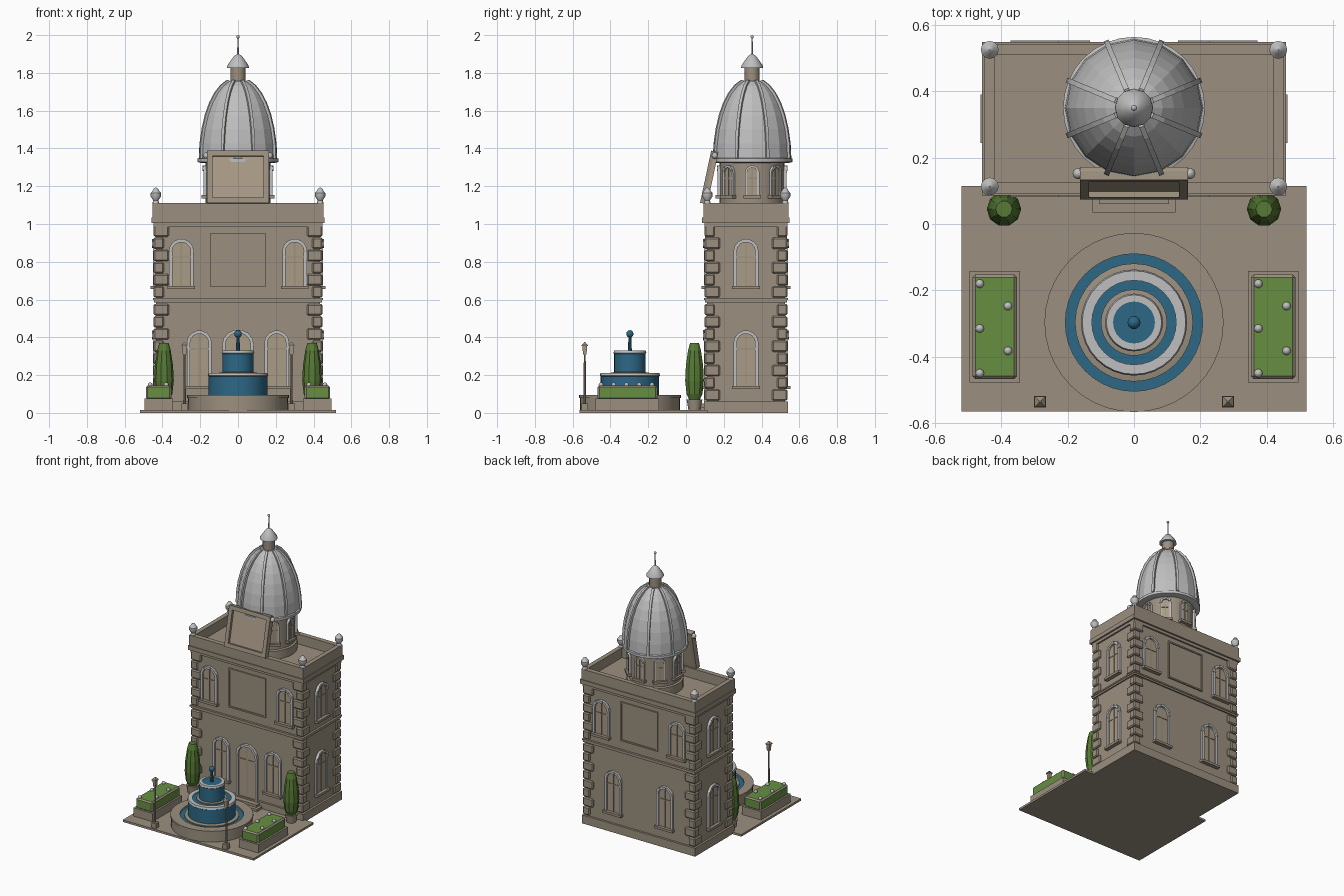
import bpy, bmesh, math
from mathutils import Matrix, Vector

if "Cube" in bpy.data.objects:
    bpy.data.objects.remove(bpy.data.objects["Cube"])

PI = math.pi
T = Matrix.Translation


def material(name, rgb):
    m = bpy.data.materials.new(name)
    m.diffuse_color = (*rgb, 1)
    m.use_nodes = True
    m.node_tree.nodes["Principled BSDF"].inputs["Base Color"].default_value = m.diffuse_color
    return m


MATS = [material("stone", (0.33, 0.28, 0.215)),
        material("pale_trim", (0.52, 0.52, 0.52)),
        material("window_pane", (0.40, 0.325, 0.235)),
        material("water", (0.026, 0.14, 0.24)),
        material("hedge_green", (0.135, 0.275, 0.055)),
        material("tree_green", (0.095, 0.195, 0.035))]
STONE, TRIM, PANE, WATER, HEDGE, TREE = range(6)


def finish(name, bm, smooth=False):
    bmesh.ops.recalc_face_normals(bm, faces=bm.faces)
    me = bpy.data.meshes.new(name)
    bm.to_mesh(me)
    bm.free()
    for m in MATS:
        me.materials.append(m)
    ob = bpy.data.objects.new(name, me)
    bpy.context.collection.objects.link(ob)
    if smooth:
        bpy.context.view_layer.objects.active = ob
        ob.select_set(True)
        bpy.ops.object.shade_smooth_by_angle(angle=math.radians(35))
        ob.select_set(False)
    return ob


def add_box(bm, mat, x0, x1, y0, y1, z0, z1, M=Matrix()):
    c = T(((x0 + x1) / 2, (y0 + y1) / 2, (z0 + z1) / 2))
    s = Matrix.Diagonal((x1 - x0, y1 - y0, z1 - z0, 1))
    vs = bmesh.ops.create_cube(bm, size=1, matrix=M @ c @ s)["verts"]
    for f in {f for v in vs for f in v.link_faces}:
        f.material_index = mat


def box(name, mat, *b, bevel=0):
    bm = bmesh.new()
    add_box(bm, mat, *b)
    if bevel:
        bmesh.ops.bevel(bm, geom=bm.edges[:], offset=bevel, segments=1, affect='EDGES')
    return finish(name, bm)


def lathe(name, mat, x, y, profile, n=24, smooth=True, turn=0):
    # profile: (radius, z) points, closed at both ends by caps
    bm = bmesh.new()
    rings = [[bm.verts.new((x + r * math.cos(2 * PI * (i + turn) / n),
                            y + r * math.sin(2 * PI * (i + turn) / n), z))
              for i in range(n)] for r, z in profile]
    for a, b in zip(rings, rings[1:]):
        for i in range(n):
            j = (i + 1) % n
            bm.faces.new((a[i], a[j], b[j], b[i]))
    bm.faces.new(rings[0])
    bm.faces.new(rings[-1])
    for f in bm.faces:
        f.material_index = mat
    return finish(name, bm, smooth)


def ball(name, mat, x, y, z, r):
    lathe(name, mat, x, y, [(max(r * math.sin(a * PI / 6), 0.0005), z - r * math.cos(a * PI / 6))
                            for a in range(7)], 10)


def window(name, M, hw, z0, z1, trim=0.017, sill=True, depth=0.02):
    # arched opening in a wall plane, outward is local -y
    bm = bmesh.new()
    zc, inner = z1 - hw, hw - trim
    arc = [(inner * math.cos(PI * i / 10), zc + inner * math.sin(PI * i / 10)) for i in range(11)]
    pts = [(-inner, z0), (inner, z0)] + arc
    f = bm.faces.new([bm.verts.new(M @ Vector((px, -0.005, pz))) for px, pz in pts])
    f.material_index = PANE
    for s in (-1, 1):
        a, b = sorted((s * inner, s * hw))
        add_box(bm, TRIM, a, b, -depth * 0.7, 0.01, z0, zc, M)
    n = 7
    for i in range(n):
        R = M @ T((0, 0, zc)) @ Matrix.Rotation(PI / 2 - PI * (i + 0.5) / n, 4, 'Y')
        h = hw * math.tan(PI / 2 / n)
        add_box(bm, TRIM, -h, h, -depth * (1 if i % 2 else 0.8), 0.01, inner, hw, R)
    m = 0.0035
    add_box(bm, STONE, -m, m, -0.009, 0, z0, zc + inner, M)
    add_box(bm, STONE, -inner, inner, -0.009, 0, zc - 0.03 - m, zc - 0.03 + m, M)
    if sill:
        add_box(bm, STONE, -hw - 0.008, hw + 0.008, -depth * 1.4, 0.01, z0 - 0.014, z0 + 0.003, M)
    return finish(name, bm)


def panel(name, M, hw, z0, z1, t, d):
    # recessed plate with a raised frame
    bm = bmesh.new()
    add_box(bm, PANE if d > 0.02 else STONE, -hw, hw, -d * 0.3, d * 0.5, z0, z1, M)
    for s in (-1, 1):
        a, b = sorted((s * hw, s * (hw - t)))
        add_box(bm, STONE, a, b, -d, d * 0.5, z0, z1, M)
    add_box(bm, STONE, -hw, hw, -d, d * 0.5, z0, z0 + t, M)
    add_box(bm, STONE, -hw, hw, -d, d * 0.5, z1 - t, z1, M)
    return finish(name, bm)


# Plaza and building body
WX, Y0, Y1 = 0.435, 0.11, 0.525
YC = (Y0 + Y1) / 2
box("plaza", STONE, -0.52, 0.52, -0.565, 0.115, 0, 0.015)
box("walls", STONE, -WX, WX, Y0, Y1, 0, 1.04)


def around(name, grow, z0, z1):
    box(name, STONE, -WX - grow, WX + grow, Y0 - grow, Y1 + grow, z0, z1)


around("plinth", 0.015, 0, 0.06)
around("floor_band", 0.01, 0.585, 0.597)
around("floor_band_top", 0.015, 0.597, 0.607)
around("cornice_low", 0.012, 0.985, 1.005)
around("cornice", 0.024, 1.005, 1.035)

# Parapet ring and corner urns
bm = bmesh.new()
for s in (-1, 1):
    a, b = sorted((s * 0.42, s * 0.452))
    add_box(bm, STONE, a, b, 0.092, 0.543, 1.03, 1.11)
for a, b in ((0.092, 0.126), (0.509, 0.543)):
    add_box(bm, STONE, -0.42, 0.42, a, b, 1.03, 1.11)
finish("parapet", bm)
for x in (-0.435, 0.435):
    for y in (0.113, 0.525):
        lathe("corner_urn", TRIM, x, y, [(0.018, 1.11), (0.014, 1.125), (0.027, 1.145),
              (0.027, 1.165), (0.02, 1.172), (0.012, 1.186), (0.002, 1.193)], 12)

# Corner quoins with alternating lengths
bm = bmesh.new()
for sx in (-1, 1):
    for yw, sy in ((Y0, -1), (Y1, 1)):
        for base, count in ((0.065, 8), (0.61, 6)):
            for k in range(count):
                long, short = (0.07, 0.042) if k % 2 else (0.042, 0.07)
                xa, xb = sorted((sx * (WX + 0.012), sx * (WX - long)))
                ya, yb = sorted((yw + sy * 0.012, yw - sy * short))
                z = base + k * 0.0645
                add_box(bm, STONE, xa, xb, ya, yb, z, z + 0.06)
bmesh.ops.bevel(bm, geom=bm.edges[:], offset=0.007, segments=1, affect='EDGES')
finish("quoins", bm)

# Windows, door and wall panels
front, back = T((0, Y0, 0)), T((0, Y1, 0)) @ Matrix.Rotation(PI, 4, 'Z')
for s in (-1, 1):
    for wall, side in ((front, "front"), (back, "back")):
        window(side + "_upper_window", wall @ T((s * 0.3, 0, 0)), 0.065, 0.67, 0.92)
        window(side + "_lower_window", wall @ T((s * 0.205, 0, 0)), 0.065, 0.14, 0.435)
    wall = T((s * WX, YC, 0)) @ Matrix.Rotation(s * PI / 2, 4, 'Z')
    window("side_upper_window", wall, 0.065, 0.67, 0.92)
    window("side_lower_window", wall, 0.065, 0.14, 0.435)
window("front_door", front, 0.083, 0.045, 0.44, sill=False)
for wall, side in ((front, "front"), (back, "back")):
    panel(side + "_wall_panel", wall, 0.147, 0.67, 0.95, 0.01, 0.01)
box("door_step_low", STONE, -0.125, 0.125, 0.035, 0.11, 0.015, 0.032)
box("door_step_high", STONE, -0.105, 0.105, 0.06, 0.11, 0.032, 0.05)

# Leaning roof panel with scroll ends
lean = T((0, 0.10, 1.107)) @ Matrix.Rotation(-math.radians(12), 4, 'X')
panel("leaning_panel", lean, 0.163, 0, 0.282, 0.028, 0.026)
bm = bmesh.new()
add_box(bm, TRIM, -0.165, 0.165, 0.146, 0.162, 1.355, 1.378)
finish("scroll_bar", bm)
for s in (-1, 1):
    ball("scroll_end", TRIM, s * 0.168, 0.152, 1.362, 0.017)

# Drum with eight windows
DY = 0.35
lathe("drum", STONE, 0, DY, [(0.185, 1.03), (0.185, 1.1), (0.172, 1.105), (0.172, 1.34)], 32)
for k in range(8):
    window("drum_window", T((0, DY, 0)) @ Matrix.Rotation(k * PI / 4, 4, 'Z') @ T((0, -0.171, 0)),
           0.038, 1.15, 1.31, 0.012, depth=0.016)

# Dome, ribs, lantern and spire
A = 0.425
dome = [(0.208 * math.cos(t), 1.345 + A * math.sin(t)) for t in (i * 1.33 / 7 for i in range(8))]
lathe("dome", TRIM, 0, DY, dome, 16, smooth=False)
lathe("dome_ring", TRIM, 0, DY, [(0.19, 1.322), (0.214, 1.328), (0.214, 1.346), (0.2, 1.352)], 32)
bm = bmesh.new()
for k in range(8):
    R = T((0, DY, 0)) @ Matrix.Rotation((k + 0.5) * PI / 4, 4, 'Z')
    prev = None
    for r, z in dome:
        ring = [bm.verts.new(R @ Vector((r + dr, w, z + dr * 0.4)))
                for dr, w in ((-0.008, -0.008), (0.012, -0.008), (0.012, 0.008), (-0.008, 0.008))]
        if prev:
            for i in range(4):
                bm.faces.new((prev[i], prev[(i + 1) % 4], ring[(i + 1) % 4], ring[i]))
        else:
            bm.faces.new(ring)
        prev = ring
    bm.faces.new(prev)
for f in bm.faces:
    f.material_index = TRIM
finish("dome_ribs", bm)
lathe("lantern", STONE, 0, DY, [(0.05, 1.735), (0.05, 1.75), (0.04, 1.755), (0.04, 1.83)], 12)
lathe("lantern_cap", TRIM, 0, DY, [(0.058, 1.827), (0.056, 1.84), (0.035, 1.87), (0.02, 1.89), (0.004, 1.9)], 12)
lathe("spire", TRIM, 0, DY, [(0.005, 1.88), (0.003, 1.985)], 8)
ball("spire_ball", TRIM, 0, DY, 1.991, 0.009)

# Tiered fountain
FY = -0.297
lathe("fountain_basin", STONE, 0, FY, [(0.265, 0), (0.265, 0.078), (0.27, 0.08), (0.27, 0.095),
      (0.207, 0.095), (0.207, 0.06)], 40)
lathe("basin_water", WATER, 0, FY, [(0.207, 0.06), (0.207, 0.084)], 40)
lathe("fountain_foot", STONE, 0, FY, [(0.178, 0.06), (0.178, 0.09), (0.15, 0.095)], 32)
lathe("lower_water_curtain", WATER, 0, FY, [(0.155, 0.085), (0.155, 0.197)], 32)
lathe("lower_bowl_rim", TRIM, 0, FY, [(0.15, 0.19), (0.16, 0.197), (0.156, 0.212), (0.127, 0.212), (0.127, 0.2)], 32)
lathe("lower_bowl_water", WATER, 0, FY, [(0.127, 0.196), (0.127, 0.207)], 32)
lathe("upper_foot", STONE, 0, FY, [(0.1, 0.2), (0.1, 0.213), (0.08, 0.216)], 32)
lathe("upper_water_curtain", WATER, 0, FY, [(0.083, 0.21), (0.083, 0.318)], 32)
lathe("upper_bowl_rim", TRIM, 0, FY, [(0.08, 0.31), (0.087, 0.317), (0.083, 0.33), (0.063, 0.33), (0.063, 0.32)], 32)
lathe("upper_bowl_water", WATER, 0, FY, [(0.063, 0.316), (0.063, 0.327)], 32)
lathe("water_jet", WATER, 0, FY, [(0.011, 0.32), (0.008, 0.41)], 10)
ball("jet_ball", WATER, 0, FY, 0.418, 0.02)

# Planters, trees and lamp posts on both sides
for s in (-1, 1):
    cx = s * 0.42
    box("planter", STONE, cx - 0.076, cx + 0.076, -0.478, -0.142, 0, 0.075)
    box("hedge", HEDGE, cx - 0.067, cx + 0.067, -0.468, -0.152, 0.07, 0.145, bevel=0.009)
    for k in range(5):
        ball("flower", TRIM, cx + (0.04 if k % 2 else -0.045), -0.18 - k * 0.0675, 0.148, 0.013)
    lathe("tree_pot", STONE, s * 0.392, 0.045, [(0.032, 0.015), (0.042, 0.072)], 12)
    lathe("cypress", TREE, s * 0.392, 0.045, [(0.03, 0.07), (0.044, 0.1), (0.052, 0.17), (0.048, 0.25),
          (0.036, 0.33), (0.025, 0.37)], 10, smooth=False)
    lx, ly = s * 0.283, -0.536
    box("lamp_base", STONE, lx - 0.018, lx + 0.018, ly - 0.018, ly + 0.018, 0.015, 0.05)
    lathe("lamp_post", STONE, lx, ly, [(0.007, 0.05), (0.005, 0.31)], 8)
    lathe("lamp_head", PANE, lx, ly, [(0.013, 0.308), (0.018, 0.355)], 4, False, 0.5)
    lathe("lamp_cap", STONE, lx, ly, [(0.023, 0.353), (0.023, 0.359), (0.004, 0.374)], 4, False, 0.5)
